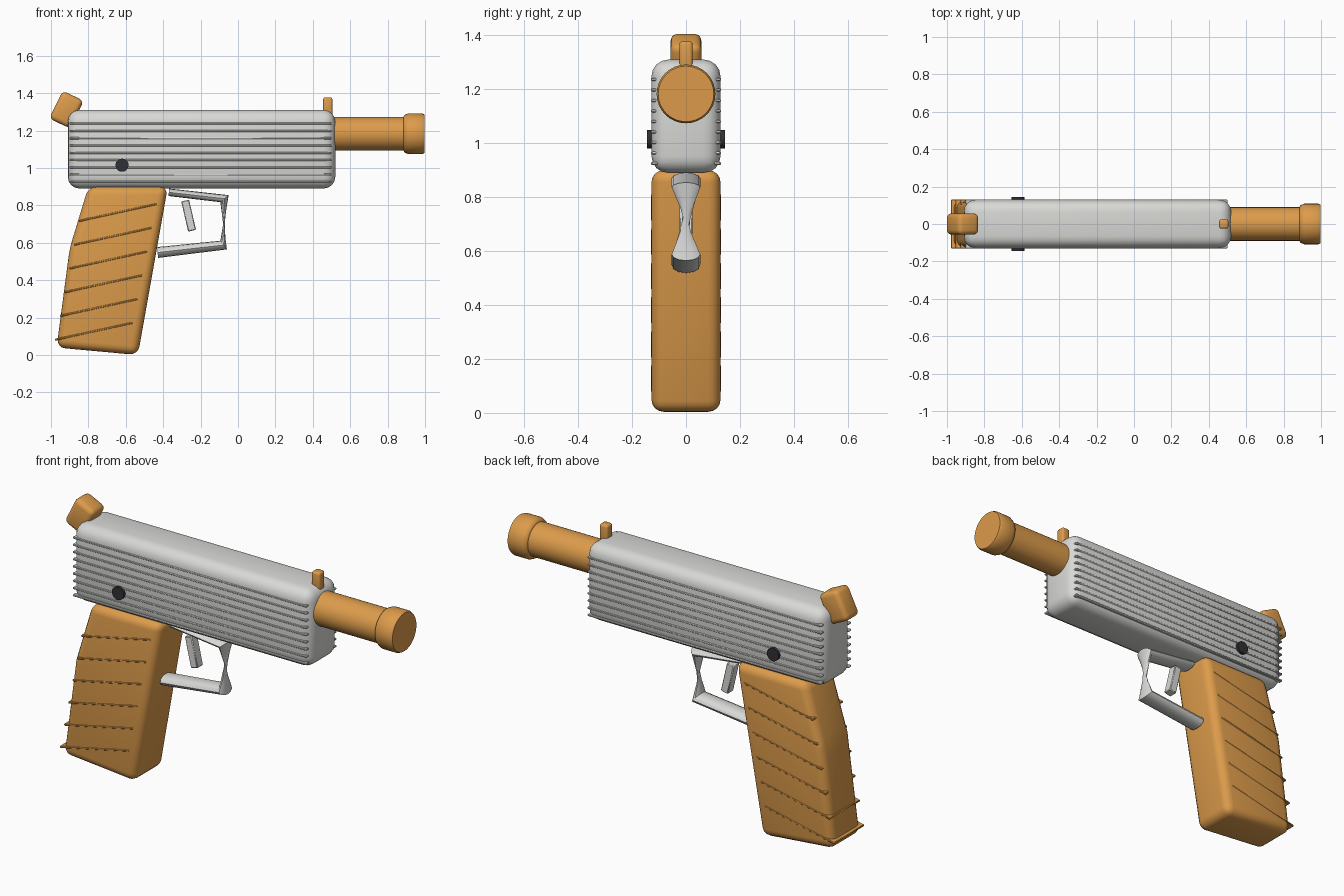
import bpy, bmesh, math
from mathutils import Vector, Matrix

cube = bpy.data.objects.get("Cube")
if cube:
    bpy.data.objects.remove(cube, do_unlink=True)


def material(name, rgb):
    m = bpy.data.materials.new(name)
    m.use_nodes = True
    m.diffuse_color = (*rgb, 1)
    m.node_tree.nodes["Principled BSDF"].inputs["Base Color"].default_value = (*rgb, 1)
    return m


ORANGE = material("warm orange", (0.72, 0.33, 0.07))
GREY = material("light grey", (0.69, 0.69, 0.67))
DARK = material("charcoal", (0.03, 0.03, 0.035))


def finish(name, bm, mat, bevel=0, segments=3, angle=40):
    """Turn a bmesh into a shaded object, optionally with rounded edges."""
    bmesh.ops.recalc_face_normals(bm, faces=bm.faces)
    if bevel:
        edges = [e for e in bm.edges if e.calc_face_angle(0) > math.radians(8)]
        bmesh.ops.bevel(bm, geom=edges, offset=bevel, segments=segments,
                        profile=0.5, affect='EDGES', clamp_overlap=True)
    mesh = bpy.data.meshes.new(name)
    bm.to_mesh(mesh)
    bm.free()
    mesh.materials.append(mat)
    obj = bpy.data.objects.new(name, mesh)
    bpy.context.collection.objects.link(obj)
    bpy.ops.object.select_all(action='DESELECT')
    obj.select_set(True)
    bpy.context.view_layer.objects.active = obj
    bpy.ops.object.shade_smooth_by_angle(angle=math.radians(angle))
    return obj


def box(name, center, size, mat, tilt=0, bevel=0, segments=3):
    """Box tilted about the y axis, in degrees."""
    bm = bmesh.new()
    matrix = (Matrix.Translation(center) @ Matrix.Rotation(math.radians(tilt), 4, 'Y')
              @ Matrix.Diagonal((*size, 1)))
    bmesh.ops.create_cube(bm, size=1, matrix=matrix)
    return finish(name, bm, mat, bevel, segments)


def loft(name, rings, mat, angle=40):
    """Skin a list of equal rings and cap both ends."""
    bm = bmesh.new()
    loops = [[bm.verts.new(p) for p in ring] for ring in rings]
    n = len(loops[0])
    for a, b in zip(loops, loops[1:]):
        for i in range(n):
            j = (i + 1) % n
            bm.faces.new((a[i], a[j], b[j], b[i]))
    bm.faces.new(loops[0])
    bm.faces.new(loops[-1])
    return finish(name, bm, mat, angle=angle)


def turned(name, profile, z, mat, sides=32):
    """Solid of revolution along x from (x, radius) pairs."""
    angles = [2 * math.pi * i / sides for i in range(sides)]
    rings = [[(x, r * math.cos(a), z + r * math.sin(a)) for a in angles] for x, r in profile]
    return loft(name, rings, mat)


# Slide with side ribs
box("slide", (-0.195, 0, 1.1), (1.43, 0.256, 0.42), GREY, bevel=0.062, segments=4)
for i in range(9):
    for side, y in (("right", -0.118), ("left", 0.118)):
        box(f"slide_rib_{side}_{i + 1}", (-0.2, y, 0.925 + i * 0.039),
            (1.4, 0.025, 0.011), GREY, bevel=0.003, segments=1)

# Barrel and flared muzzle
turned("barrel", [(0.45, 0.09), (0.92, 0.09)], 1.183, ORANGE)
turned("muzzle", [(0.885, 0.09), (0.89, 0.1), (0.91, 0.109), (0.985, 0.109), (0.997, 0.103)],
       1.183, ORANGE)

# Sight and hammer
box("front_sight", (0.48, 0, 1.325), (0.05, 0.05, 0.106), ORANGE, bevel=0.012)
box("hammer", (-0.917, 0, 1.312), (0.125, 0.114, 0.165), ORANGE, tilt=26, bevel=0.025)

# Pins on both sides
for side, s in (("right", -1), ("left", 1)):
    bm = bmesh.new()
    bmesh.ops.create_cone(bm, cap_ends=True, segments=24, radius1=0.035, radius2=0.035, depth=0.04,
                          matrix=Matrix.Translation((-0.62, s * 0.124, 1.015))
                          @ Matrix.Rotation(math.pi / 2, 4, 'X'))
    finish(f"pin_{side}", bm, DARK)

# Grip
outline = [(-0.80, 0.9), (-0.375, 0.9), (-0.535, 0.0), (-0.97, 0.04), (-0.90, 0.57)]
bm = bmesh.new()
base = bm.faces.new([bm.verts.new((x, -0.128, z)) for x, z in outline])
extruded = bmesh.ops.extrude_face_region(bm, geom=[base])
bmesh.ops.translate(bm, vec=(0, 0.256, 0),
                    verts=[v for v in extruded["geom"] if isinstance(v, bmesh.types.BMVert)])
finish("grip", bm, ORANGE, bevel=0.045, segments=4)

# Slanted bands through the grip
for i in range(6):
    box(f"grip_band_{i + 1}", (-0.643 - i * 0.0255, 0, 0.762 - i * 0.127),
        (0.425, 0.26, 0.011), ORANGE, tilt=-12.3, bevel=0.003, segments=1)

# Trigger guard: a flat bar whose front leg twists between its corners
stations = [((-0.37, 0.87), (0.1, 1), 0.02, 0), ((-0.072, 0.836), (1, 0.85), 0.029, 0),
            ((-0.077, 0.588), (0.75, -1), 0.029, 5), ((-0.43, 0.548), (0.1, -1), 0.029, 5)]
SIDES = 12
rings = []
for (x, z), normal, half, shift in stations:
    n = Vector((normal[0], 0, normal[1])).normalized() * half
    ring = []
    for i in range(SIDES):
        a = 2 * math.pi * (i + shift) / SIDES
        ring.append(Vector((x, 0.053 * math.cos(a), z)) + n * math.sin(a))
    rings.append(ring)
# Straight-line steps keep the pinched middle of the twist
front = [[p.lerp(q, t / 6) for p, q in zip(rings[1], rings[2])] for t in range(7)]
loft("trigger_guard", [rings[0], *front, rings[3]], GREY)

# Trigger
box("trigger", (-0.264, 0, 0.745), (0.043, 0.05, 0.165), GREY, tilt=-13, bevel=0.004, segments=1)
